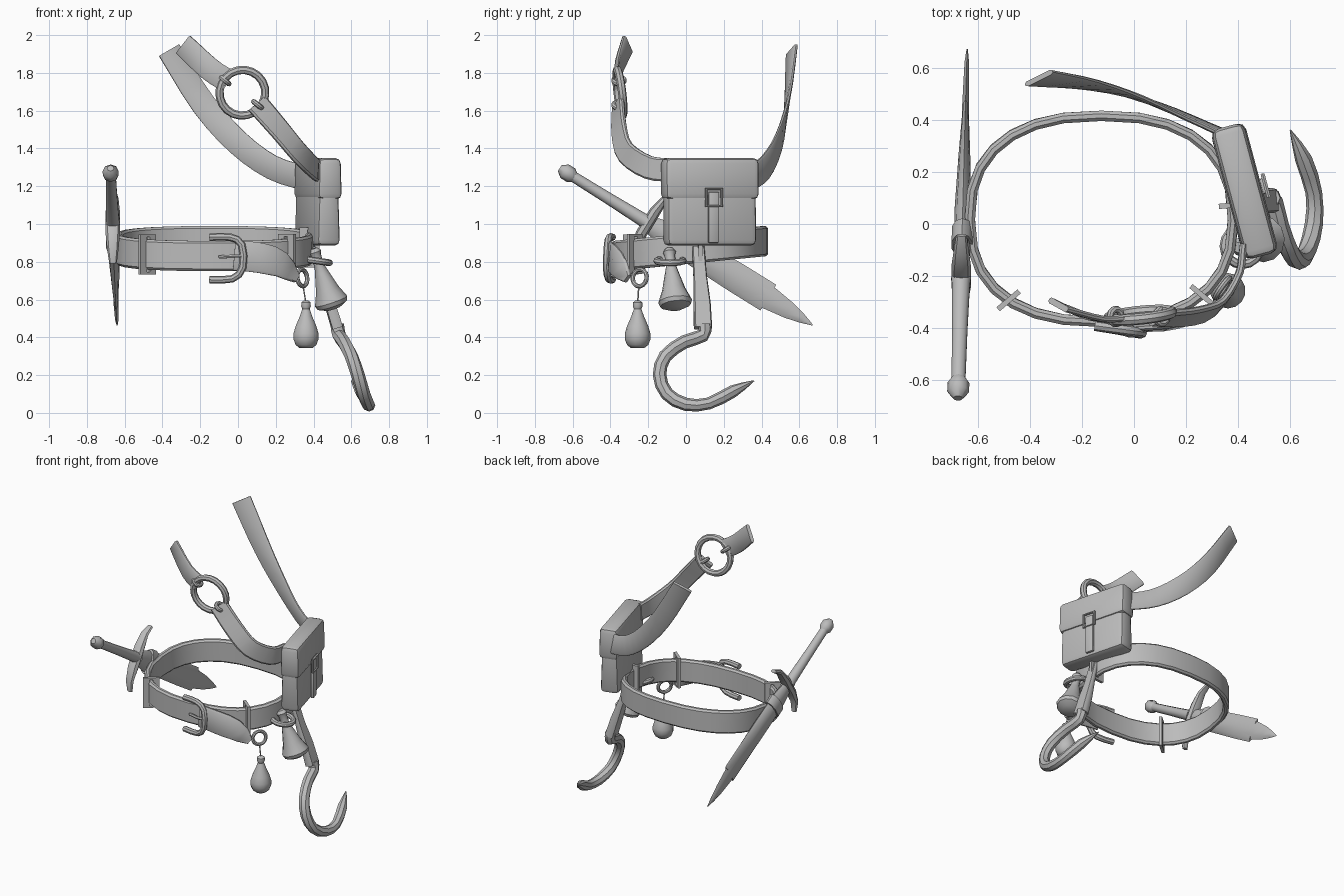
import bpy, bmesh, math
from mathutils import Vector, Matrix

if "Cube" in bpy.data.objects:
    bpy.data.objects.remove(bpy.data.objects["Cube"])

grey = bpy.data.materials.new("plain grey")
grey.use_nodes = True
grey.diffuse_color = (0.5, 0.5, 0.5, 1)
grey.node_tree.nodes["Principled BSDF"].inputs["Base Color"].default_value = (0.5, 0.5, 0.5, 1)

X, Y, Z = Vector((1, 0, 0)), Vector((0, 1, 0)), Vector((0, 0, 1))
RECT = [(-1, -1), (1, -1), (1, 1), (-1, 1)]
BAND = [(-1, -.4), (-.85, -1), (.85, -1), (1, -.4), (1, .4), (.85, 1), (-.85, 1), (-1, .4)]


def circle(n):
    return [(math.cos(2 * math.pi * i / n), math.sin(2 * math.pi * i / n)) for i in range(n)]


ROUND = circle(10)


def radial(p):
    return Vector((p.x + .1, p.y - .03, 0)).normalized()


def finish(name, bm):
    bmesh.ops.recalc_face_normals(bm, faces=bm.faces[:])
    mesh = bpy.data.meshes.new(name)
    bm.to_mesh(mesh)
    bm.free()
    mesh.materials.append(grey)
    ob = bpy.data.objects.new(name, mesh)
    bpy.context.collection.objects.link(ob)
    bpy.ops.object.select_all(action='DESELECT')
    ob.select_set(True)
    bpy.context.view_layer.objects.active = ob
    bpy.ops.object.shade_smooth_by_angle(angle=math.radians(40))
    return ob


def sweep(name, pts, sizes, section=ROUND, out=None, closed=False):
    """Sweep a section along points; a size is one radius or (width, thickness)."""
    pts = [Vector(p) for p in pts]
    n = len(pts)
    if not isinstance(sizes, list):
        sizes = [sizes] * n
    bm = bmesh.new()
    rings = []
    for i, p in enumerate(pts):
        a = pts[(i - 1) % n] if closed or i else p
        b = pts[(i + 1) % n] if closed or i < n - 1 else p
        t = (b - a).normalized()
        w = t.cross(out if out else radial(p)).normalized()
        o = w.cross(t)
        s = sizes[i] if isinstance(sizes[i], tuple) else (sizes[i], sizes[i])
        rings.append([bm.verts.new(p + w * u * s[0] + o * v * s[1]) for u, v in section])
    m = len(section)
    for i in range(n if closed else n - 1):
        r, q = rings[i], rings[(i + 1) % n]
        for j in range(m):
            k = (j + 1) % m
            bm.faces.new((r[j], r[k], q[k], q[j]))
    if not closed:
        bm.faces.new(rings[0])
        bm.faces.new(rings[-1])
    return finish(name, bm)


def smooth_path(pts, steps=3):
    """Catmull-Rom curve through the points."""
    p = [Vector(v) for v in pts]
    p = [2 * p[0] - p[1]] + p + [2 * p[-1] - p[-2]]
    res = []
    for a, b, c, d in zip(p, p[1:], p[2:], p[3:]):
        for k in range(steps):
            t = k / steps
            res.append(.5 * (2 * b + (c - a) * t + (2 * a - 5 * b + 4 * c - d) * t**2
                             + (3 * b - a - 3 * c + d) * t**3))
    return res + [p[-2]]


def ring(name, centre, axis, radius, tube, n=16):
    q = Z.rotation_difference(axis)
    pts = [Vector(centre) + q @ Vector((radius * c, radius * s, 0)) for c, s in circle(n)]
    return sweep(name, pts, tube, circle(8), axis, True)


def box(name, matrix, size, bevel, flare=0):
    bm = bmesh.new()
    bmesh.ops.create_cube(bm, size=1)
    for v in bm.verts:
        if v.co.z < 0:
            v.co.x *= 1 + flare
        v.co = Vector((v.co.x * size[0], v.co.y * size[1], v.co.z * size[2]))
    bmesh.ops.bevel(bm, geom=bm.edges[:], offset=bevel, segments=2, profile=.5, affect='EDGES')
    bm.transform(matrix)
    return finish(name, bm)


# Waist belt, a little higher at the back
def belt_point(angle):
    c, s = math.cos(angle), math.sin(angle)
    x = -.125 + .505 * math.copysign(abs(c) ** .83, c)
    y = .02 + .395 * math.copysign(abs(s) ** .83, s)
    return Vector((x, y, .868 + .1 * y))


sweep("belt", [belt_point(2 * math.pi * i / 28) for i in range(28)], (.08, .02), BAND, closed=True)


# Keeper loops around the belt
def keeper(name, degrees, half_height=.1):
    p = belt_point(math.radians(degrees))
    o = radial(p)
    side = o.cross(Z)
    pts = [p + o * .032 * u + Z * half_height * v for u, v in RECT]
    sweep(name, pts, (.022, .01), RECT, side, True)


for name, deg in (("front_keeper", 229), ("charm_keeper", 316), ("hook_keeper", 5)):
    keeper(name, deg)

# Belt buckle, tongue and hanging belt end
sweep("belt_buckle", smooth_path([(-.15, -.39, .93), (-.04, -.405, .93), (.02, -.415, .89),
      (.025, -.42, .77), (-.03, -.41, .71), (-.15, -.39, .705)], 2), .02, circle(8), Y)
sweep("buckle_tongue", [(-.1, -.4, .825), (-.02, -.425, .83), (.04, -.425, .83)], .01, circle(6), Z)
sweep("belt_end", smooth_path([(-.02, -.4, .835), (.12, -.395, .82), (.23, -.36, .785), (.31, -.31, .71)], 2),
      [(w, .012) for w in (.08, .08, .08, .078, .07, .055, .025)], BAND)

# Sword and sheath along one slanted axis
start, end = Vector((-.675, -.66, 1.29)), Vector((-.64, .67, .465))
along = (end - start).normalized()
across = X.cross(along).normalized()


def on_sword(t, n=0):
    return start + along * t + across * n


def sword_part(name, stations, sizes, section=ROUND):
    sweep(name, [on_sword(t) for t in stations], sizes, section, X)


sword_part("sword_handle", [.06, .3, .5, .53], [.028, .031, .036, .04])
sword_part("pommel", [-.01, .02, .06, .085], [.018, .042, .042, .026], circle(8))
sword_part("sheath", [.57, .66, .85, 1.1, 1.29],
           [(.05, .028), (.07, .032), (.075, .032), (.08, .022), (.08, .012)], circle(8))
sword_part("blade", [1.2, 1.3, 1.42, 1.5, 1.565],
           [(.065, .015), (.062, .015), (.045, .012), (.025, .01), (.003, .003)], circle(6))
sword_part("sheath_band", [.68, .75], [(.085, .042)] * 2)
guard = [(.05, -.22), (.01, -.16), (.0, -.07), (.0, .07), (.01, .16), (.05, .22)]
sweep("sword_guard", [on_sword(.54 + t, n) for t, n in guard],
      [(.012, .02), (.018, .03), (.03, .038), (.03, .038), (.018, .03), (.012, .02)], circle(8), X)

# Hip pouch with flap and fastening strap
turn = Matrix.Translation((.42, .125, 0)) @ Matrix.Rotation(math.radians(15), 4, 'Z')


def at(x, y, z):
    return turn @ Matrix.Translation((x, y, z))


box("pouch_body", at(0, 0, 1.1), (.105, .49, .43), .03, .25)
box("pouch_flap", at(.004, 0, 1.24), (.125, .515, .22), .03, .1)
box("pouch_strap", at(.078, 0, 1.035), (.022, .06, .27), .008)
buckle = [at(.088, .042 * u, 1.14 + .045 * v).translation for u, v in RECT]
sweep("pouch_buckle", buckle, .009, circle(6), turn.to_3x3() @ X, True)

# Shoulder straps and the ring that joins them
sweep("rear_shoulder_strap", smooth_path([(.36, .34, 1.24), (.18, .42, 1.3), (0, .49, 1.43),
      (-.18, .535, 1.63), (-.365, .56, 1.92)]), (.066, .01), BAND)
sweep("front_shoulder_strap", smooth_path([(.42, -.08, 1.285), (.4, -.2, 1.3), (.32, -.32, 1.38),
      (.22, -.355, 1.5), (.1, -.36, 1.64)]), (.062, .014), BAND)
sweep("upper_shoulder_strap", smooth_path([(-.05, -.365, 1.755), (-.15, -.36, 1.82), (-.29, -.31, 1.95)]),
      (.062, .012), BAND)
ring("strap_ring", (.023, -.35, 1.695), Vector((.1, -1, -.12)).normalized(), .122, .022, 20)
for name, x, z in (("lower_ring_loop", .105, 1.63), ("upper_ring_loop", -.07, 1.76)):
    ring(name, (x, -.355, z), Vector((.6, 0, .75)).normalized(), .028, .014, 10)

# Bottle charm hanging from a small ring
ring("charm_ring", (.34, -.245, .715), Vector((.7, -.5, .1)).normalized(), .045, .012)
sweep("charm_cord", [(.345, -.25, .67), (.36, -.256, .58)], .004, circle(6), X)
bottle = [(.595, .012), (.585, .025), (.565, .026), (.55, .02), (.51, .034), (.46, .056),
          (.42, .068), (.39, .068), (.36, .056), (.343, .035)]
sweep("bottle_charm", [(.36, -.256, z) for z, r in bottle], [r for z, r in bottle], circle(14), X)

# Bell-shaped pouch with collar
top, base = Vector((.4, -.09, .87)), Vector((.5, -.055, .57))
bell = [(0, .02), (.06, .035), (.12, .028), (.3, .026), (.42, .036), (.72, .062), (.93, .09), (1, .082), (1.06, .04)]
sweep("bell_pouch", [top.lerp(base, t) for t, r in bell], [r for t, r in bell], circle(12), Y)
ring("bell_collar", (.415, -.085, .805), Vector((.15, 0, 1)).normalized(), .07, .018)

# Hook on its hanging strap
sweep("hook_strap", [(.395, .065, .88), (.44, .075, .72), (.485, .085, .58), (.525, .09, .45)],
      [(.032, .012), (.036, .018), (.045, .026), (.048, .028)], BAND)
hook = smooth_path([(.525, .1, .47), (.535, .09, .41), (.56, -.01, .375), (.6, -.11, .3), (.635, -.14, .2),
                    (.665, -.1, .1), (.69, 0, .045), (.69, .12, .05), (.65, .25, .115), (.6, .36, .17)], 2)
sweep("hook", hook, [.036] * 12 + [.035, .033, .032, .034, .033, .02, .003], circle(8), X)
